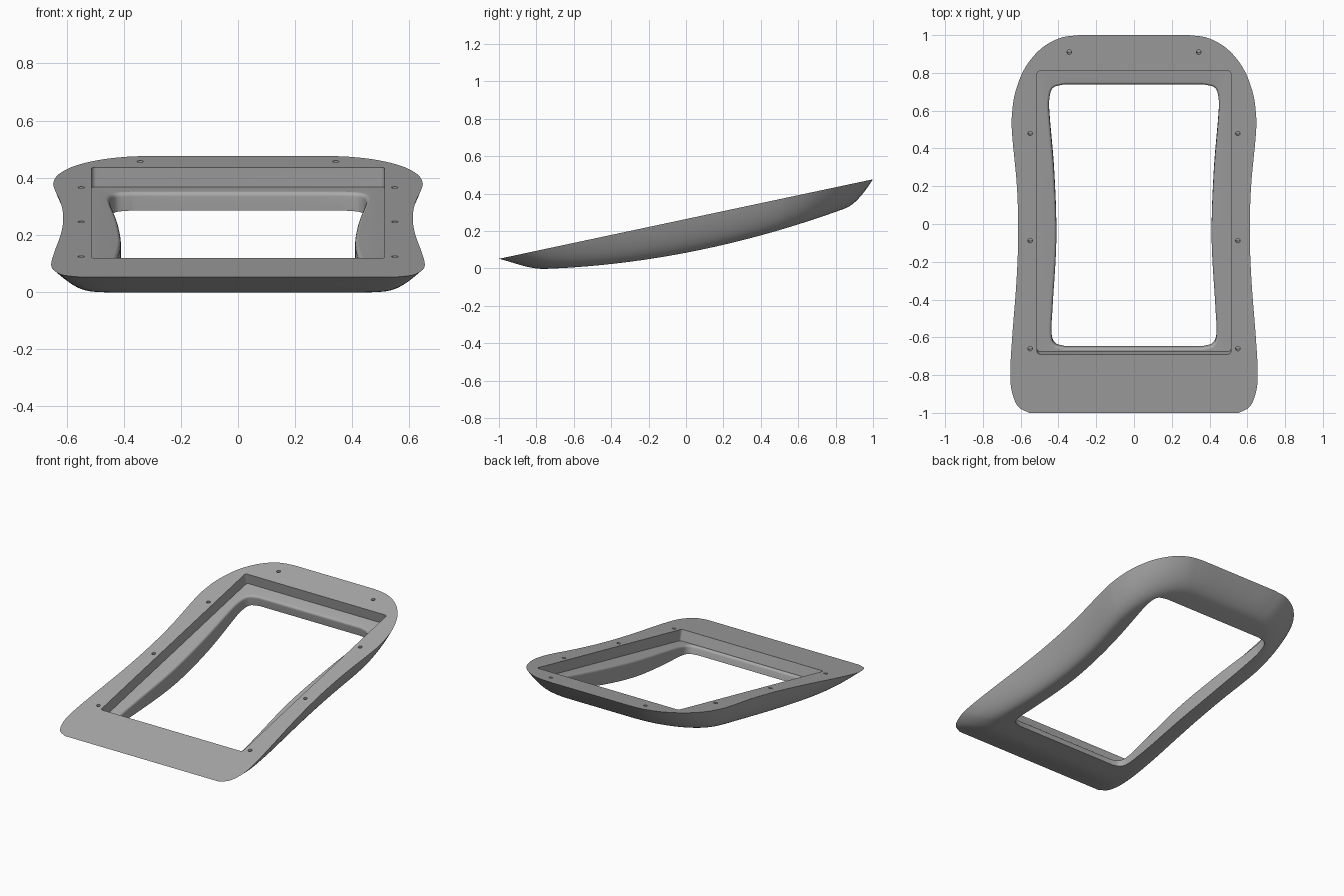
import bpy, bmesh, math
from mathutils import Matrix, Vector

if "Cube" in bpy.data.objects:
    bpy.data.objects.remove(bpy.data.objects["Cube"], do_unlink=True)

SLOPE, MID = 0.2125, 0.2635          # tilted upper face
POCKET, FILLET = 0.07, 0.016
TILT = Matrix.Translation((0, 0, MID)) @ Matrix.Rotation(math.atan(SLOPE), 4, 'X')

grey = bpy.data.materials.new("grey")
grey.use_nodes = True
grey.diffuse_color = (0.4, 0.4, 0.4, 1)
grey.node_tree.nodes["Principled BSDF"].inputs["Base Color"].default_value = grey.diffuse_color


def smooth_path(pts, steps):
    """Spline through the points, ends included."""
    p = [Vector(q) for q in pts]
    p = [p[0] * 2 - p[1]] + p + [p[-1] * 2 - p[-2]]
    out = []
    for a, b, c, d in zip(p, p[1:], p[2:], p[3:]):
        for k in range(steps):
            t = k / steps
            out.append(0.5 * (2 * b + (c - a) * t + (2 * a - 5 * b + 4 * c - d) * t * t
                              + (3 * b - a - 3 * c + d) * t ** 3))
    return out + [p[-2]]


def mirrored_loop(half, steps, splits=6):
    """Closed counter-clockwise loop from a +x half path, with straight ends."""
    right = smooth_path(half, steps)
    left = [Vector((-q.x, q.y)) for q in reversed(right)]
    back = [right[-1].lerp(left[0], k / splits) for k in range(1, splits)]
    front = [left[-1].lerp(right[0], k / splits) for k in range(1, splits)]
    return right + back + left + front


def offset(loop, dist):
    out = []
    for i, p in enumerate(loop):
        d = (loop[(i + 1) % len(loop)] - loop[i - 1]).normalized()
        out.append(p + Vector((d.y, -d.x)) * dist)
    return out


def loft(name, rings, wrap=False):
    """Skin equal-length rings; wrap joins last to first, otherwise cap both ends."""
    bm = bmesh.new()
    rows = [[bm.verts.new(p) for p in ring] for ring in rings]
    n = len(rows[0])
    pairs = list(zip(rows, rows[1:])) + ([(rows[-1], rows[0])] if wrap else [])
    for a, b in pairs:
        for i in range(n):
            j = (i + 1) % n
            bm.faces.new((a[i], a[j], b[j], b[i]))
    if not wrap:
        bm.faces.new(rows[0])
        bm.faces.new(rows[-1])
    bmesh.ops.recalc_face_normals(bm, faces=bm.faces)
    me = bpy.data.meshes.new(name)
    bm.to_mesh(me)
    bm.free()
    ob = bpy.data.objects.new(name, me)
    bpy.context.collection.objects.link(ob)
    me.materials.append(grey)
    return ob


def tilted(loop, depth):
    return [TILT @ Vector((p.x, p.y, -depth)) for p in loop]


def plane_z(y):
    return MID + SLOPE * y


def body_depth(y):
    return 0.18 + 0.021 * y - 0.102 * y * y


def cut(ob, cutter):
    cutter.hide_render = True
    m = ob.modifiers.new("cut", 'BOOLEAN')
    m.operation, m.solver, m.object = 'DIFFERENCE', 'EXACT', cutter
    bpy.context.view_layer.objects.active = ob
    bpy.ops.object.modifier_apply(modifier=m.name)
    bpy.data.objects.remove(cutter, do_unlink=True)


# Body: waisted outline, flat tilted top, bulging underside
outline = mirrored_loop([(.555, -1), (.615, -.965), (.648, -.88), (.655, -.78), (.645, -.6),
                         (.622, -.3), (.613, -.05), (.62, .2), (.645, .47), (.646, .58),
                         (.628, .7), (.575, .83), (.49, .93), (.39, .985), (.29, 1)], 6)
core = [Vector((p.x * .78, .05 + p.y * .8)) for p in outline]
inner = [Vector((p.x * .8, .05 + (p.y - .05) * .8)) for p in core]
rings = []
for k in range(15):
    t = k / 14
    f = 1 - (1 - t) ** 2
    ring = [a.lerp(b, t) for a, b in zip(outline, core)]
    rings.append([(p.x, p.y, plane_z(p.y) - body_depth(p.y) * f) for p in ring])
for t in (.33, .67, 1):
    ring = [a.lerp(b, t) for a, b in zip(core, inner)]
    rings.append([(p.x, p.y, plane_z(p.y) - body_depth(p.y)) for p in ring])
rings.append([(p.x, p.y, plane_z(p.y)) for p in inner])
frame = loft("bezel_frame", rings, wrap=True)

# Rectangular pocket with small corner rounds
R = .015
rect = []
for cx, cy, start in ((.513, .828, 0), (-.513, .828, 90), (-.513, -.705, 180), (.513, -.705, 270)):
    for k in range(6):
        a = math.radians(start + 18 * k)
        rect.append(Vector((cx - math.copysign(R, cx) + R * math.cos(a),
                            cy - math.copysign(R, cy) + R * math.sin(a))))
cut(frame, loft("pocket_cutter", [tilted(rect, -.1), tilted(rect, POCKET)]))

# Waisted through opening with a rounded upper edge
hole = mirrored_loop([(.37, -.685), (.418, -.668), (.437, -.61), (.43, -.45), (.411, -.1),
                      (.422, .25), (.446, .55), (.449, .65), (.43, .718), (.37, .738)], 6)
steps = [(POCKET - .03, FILLET)]
for k in range(7):
    a = math.radians(15 * k)
    steps.append((POCKET - .0005 + FILLET * (1 - math.cos(a)), FILLET * (1 - math.sin(a))))
steps.append((.4, 0))
cut(frame, loft("opening_cutter", [tilted(offset(hole, o), d) for d, o in steps]))

# Small screw holes around the rim
for x, y in ((.55, .49), (.55, -.09), (.55, -.675), (.343, .93)):
    for side in (-1, 1):
        circle = [Vector((side * x + .012 * math.cos(k * math.pi / 8),
                          y + .012 * math.sin(k * math.pi / 8))) for k in range(16)]
        cut(frame, loft("screw_hole_cutter", [tilted(circle, -.05), tilted(circle, .04)]))

bpy.ops.object.select_all(action='DESELECT')
frame.select_set(True)
bpy.context.view_layer.objects.active = frame
bpy.ops.object.shade_smooth_by_angle(angle=math.radians(30))
